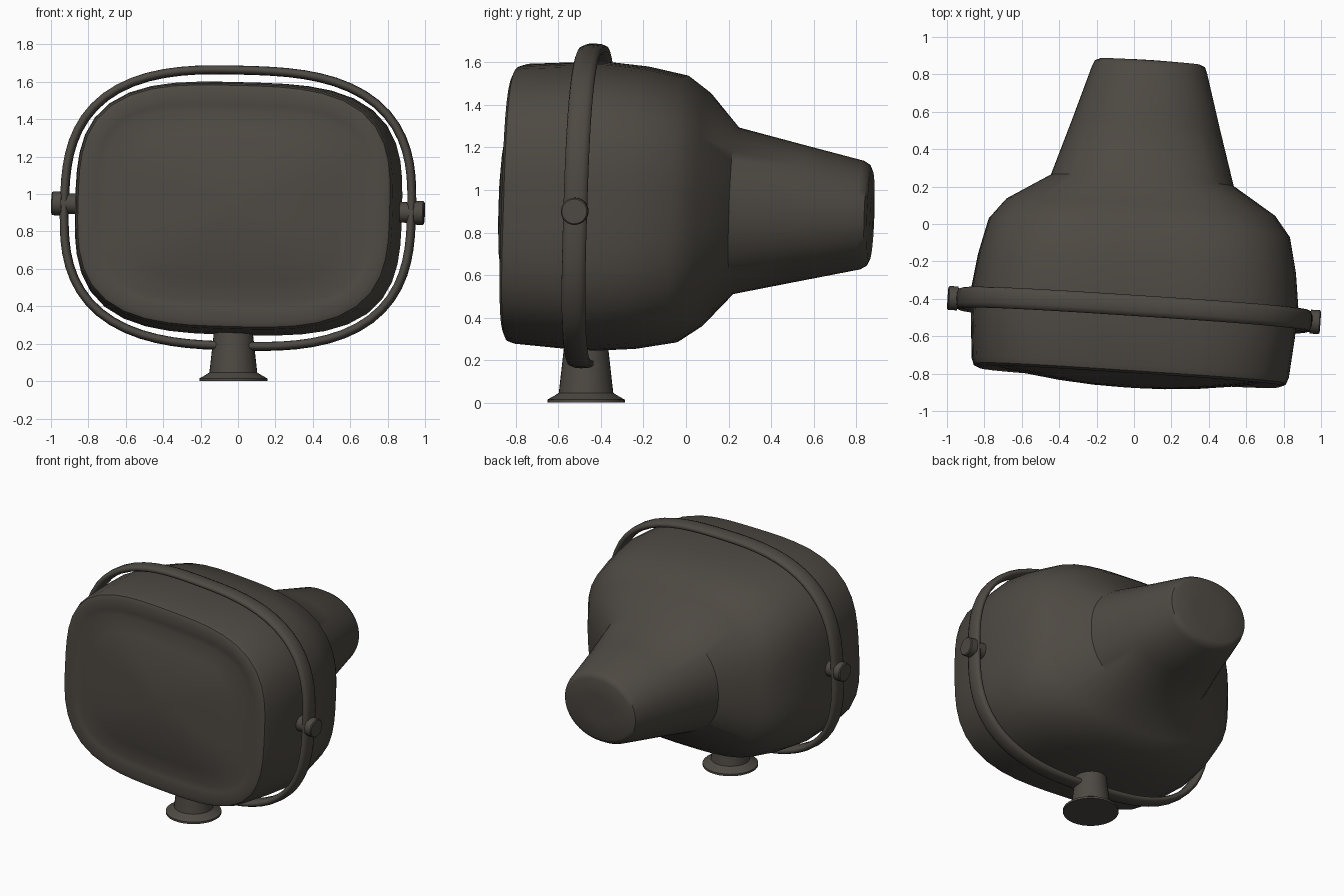
import bpy, bmesh, math
from mathutils import Matrix, Vector

if "Cube" in bpy.data.objects:
    bpy.data.objects.remove(bpy.data.objects["Cube"])

# One dark warm grey for the whole model
mat = bpy.data.materials.new("dark_warm_grey")
mat.diffuse_color = (0.075, 0.066, 0.055, 1)
mat.use_nodes = True
mat.node_tree.nodes["Principled BSDF"].inputs["Base Color"].default_value = mat.diffuse_color

# The swivelling head is turned, tipped back and rolled slightly
HEAD = (Matrix.Translation((0, -0.46, 0.925))
        @ Matrix.Rotation(math.radians(-3.7), 4, 'Z')
        @ Matrix.Rotation(math.radians(-1.9), 4, 'X')
        @ Matrix.Rotation(math.radians(1.5), 4, 'Y'))


def outline(a, b, n, count):
    """Points of a rounded-rectangle (superellipse) outline."""
    pts = []
    for i in range(count):
        t = 2 * math.pi * i / count
        c, s = math.cos(t), math.sin(t)
        r = (abs(c) ** n + abs(s) ** n) ** (-1 / n)
        pts.append((a * r * c, b * r * s))
    return pts


def loft(name, rings, matrix, loop=False, angle=40):
    """Skin a list of rings of points; cap the ends unless looped."""
    bm = bmesh.new()
    vr = [[bm.verts.new(p) for p in ring] for ring in rings]
    n = len(vr[0])
    pairs = list(zip(vr, vr[1:])) + ([(vr[-1], vr[0])] if loop else [])
    for r0, r1 in pairs:
        for i in range(n):
            j = (i + 1) % n
            bm.faces.new((r0[i], r0[j], r1[j], r1[i]))
    if not loop:
        bm.faces.new(vr[0])
        bm.faces.new(vr[-1])
    bmesh.ops.recalc_face_normals(bm, faces=bm.faces)
    me = bpy.data.meshes.new(name)
    bm.to_mesh(me)
    bm.free()
    me.materials.append(mat)
    ob = bpy.data.objects.new(name, me)
    ob.matrix_world = matrix
    bpy.context.collection.objects.link(ob)
    bpy.ops.object.select_all(action='DESELECT')
    ob.select_set(True)
    bpy.context.view_layer.objects.active = ob
    bpy.ops.object.shade_smooth_by_angle(angle=math.radians(angle))
    return ob


# Cabinet: depth, half width, half height, squareness
sections = []
for s in (0.08, 0.3, 0.55, 0.8, 1.0):                 # domed screen
    sections.append((-0.415 + 0.072 * s * s, 0.70 * s, 0.50 * s, 4.0))
sections += [
    (-0.348, 0.735, 0.540, 3.7),                      # bezel
    (-0.357, 0.805, 0.615, 3.3), (-0.345, 0.835, 0.645, 3.2),
    (-0.310, 0.848, 0.656, 3.2),                      # shell
    (-0.10, 0.866, 0.670, 3.2), (0.07, 0.874, 0.676, 3.2),
    (0.25, 0.850, 0.662, 3.1), (0.44, 0.806, 0.626, 3.0),
    (0.55, 0.720, 0.550, 2.7), (0.695, 0.490, 0.392, 2.3),
    (1.00, 0.395, 0.322, 2.15),                       # tapered tail
    (1.29, 0.308, 0.256, 2.1), (1.32, 0.295, 0.238, 2.1),
    (1.332, 0.268, 0.212, 2.1), (1.337, 0.12, 0.10, 2.1)]
loft("cabinet", [[(x, y, z) for x, z in outline(a, b, n, 48)]
                 for y, a, b, n in sections], HEAD)

# Hoop around the cabinet: flattened bar swept along a rounded outline
A, B, N = 0.930, 0.738, 2.8
rings = []
for x, z in outline(A, B, N, 72):
    nrm = Vector((math.copysign(abs(x / A) ** (N - 1) / A, x), 0,
                  math.copysign(abs(z / B) ** (N - 1) / B, z))).normalized()
    rings.append([Vector((x, 0, z)) + nrm * u + Vector((0, v, 0))
                  for u, v in outline(0.024, 0.056, 2.6, 12)])
loft("hoop", rings, HEAD, loop=True, angle=60)


def circle(r, count=28):
    return outline(r, r, 2, count)


# Pivot knobs on both sides
knob = [(0.84, 0.055), (0.945, 0.055), (0.945, 0.064), (0.992, 0.064),
        (0.998, 0.058)]
for side, label in ((-1, "left"), (1, "right")):
    loft(label + "_pivot_knob",
         [[(side * x, p, q) for p, q in circle(r)] for x, r in knob],
         HEAD, angle=35)

# Stand: flared foot and tapered neck
stand = [(0.0, 0.182), (0.014, 0.182), (0.032, 0.150), (0.046, 0.128),
         (0.26, 0.104)]
loft("stand", [[(p, q, z) for p, q in circle(r, 32)] for z, r in stand],
     Matrix.Translation((-0.025, -0.47, 0)), angle=35)
